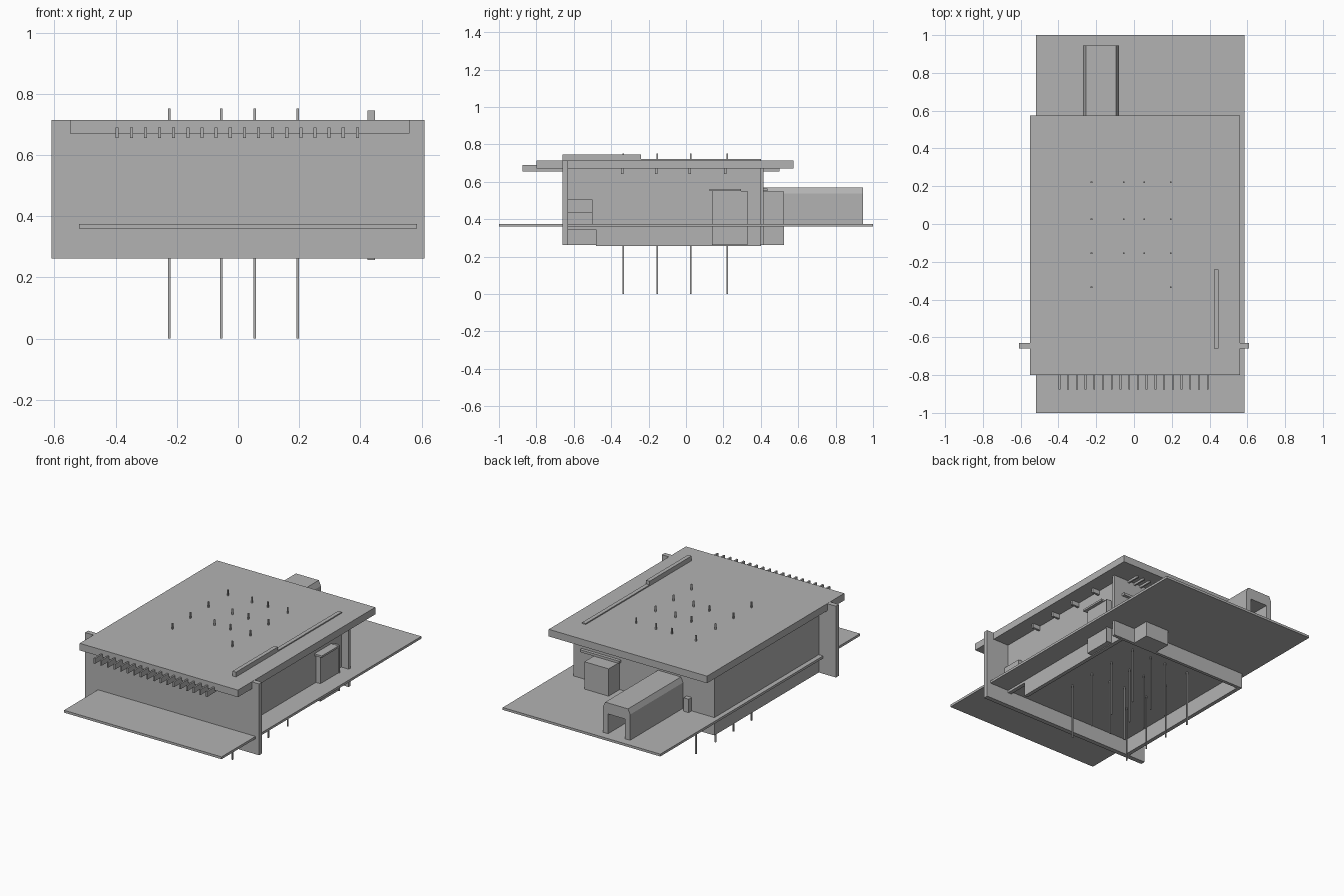
import bpy
import bmesh

if "Cube" in bpy.data.objects:
    bpy.data.objects.remove(bpy.data.objects["Cube"], do_unlink=True)

grey = bpy.data.materials.new("plain grey")
grey.use_nodes = True
grey.diffuse_color = (0.45, 0.45, 0.45, 1)
grey.node_tree.nodes["Principled BSDF"].inputs["Base Color"].default_value = (0.45, 0.45, 0.45, 1)


def finish(name, bm):
    bmesh.ops.recalc_face_normals(bm, faces=bm.faces)
    mesh = bpy.data.meshes.new(name)
    bm.to_mesh(mesh)
    bm.free()
    mesh.materials.append(grey)
    obj = bpy.data.objects.new(name, mesh)
    bpy.context.collection.objects.link(obj)
    return obj


def box(name, x, y, z):
    """Box from three (low, high) ranges."""
    bm = bmesh.new()
    bmesh.ops.create_cube(bm, size=1)
    for v in bm.verts:
        for i, (low, high) in enumerate((x, y, z)):
            v.co[i] = high if v.co[i] > 0 else low
    return finish(name, bm)


def extrude(name, points, axis, low, high):
    """Extrude a 2D profile along x (points are y, z) or y (points are x, z)."""
    bm = bmesh.new()
    verts = [bm.verts.new((low, a, b) if axis == 0 else (a, low, b)) for a, b in points]
    face = bm.faces.new(verts)
    moved = bmesh.ops.extrude_face_region(bm, geom=[face])["geom"]
    for v in moved:
        if isinstance(v, bmesh.types.BMVert):
            v.co[axis] = high
    return finish(name, bm)


# Floor and roof
box("floor_slab", (-0.52, 0.585), (-1, 1), (0.36, 0.375))
box("roof_slab", (-0.55, 0.56), (-0.8, 0.575), (0.67, 0.715))

# Main walls
box("front_wall", (-0.61, 0.61), (-0.66, -0.63), (0.262, 0.714))
box("back_wall", (-0.49, 0.5), (0.395, 0.415), (0.262, 0.67))
box("right_wall", (-0.49, -0.465), (-0.63, 0.395), (0.262, 0.67))
extrude("left_wall", [(-0.66, 0.52), (-0.66, 0.745), (-0.24, 0.745), (-0.24, 0.722),
                      (0.4, 0.722), (0.4, 0.257), (-0.48, 0.257), (-0.48, 0.345),
                      (-0.63, 0.345), (-0.63, 0.52)], 0, 0.423, 0.448)

# Steps against the left wall
box("lower_step", (0.448, 0.5), (-0.63, -0.5), (0.375, 0.435))
box("upper_step", (0.448, 0.475), (-0.63, -0.5), (0.435, 0.505))

# Left bay with canopy
box("left_bay", (0.448, 0.48), (0.14, 0.32), (0.262, 0.55))
box("left_bay_canopy", (0.448, 0.5), (0.125, 0.295), (0.55, 0.562))
box("left_bay_fin", (0.448, 0.487), (0.32, 0.328), (0.262, 0.55))

# Back bay with canopy
box("back_bay", (0.175, 0.345), (0.415, 0.525), (0.262, 0.548))
box("back_bay_canopy", (0.165, 0.44), (0.415, 0.435), (0.55, 0.565))

# Entrance tunnel with chamfered top
extrude("tunnel", [(-0.27, 0.37), (-0.27, 0.538), (-0.255, 0.57), (-0.095, 0.57),
                   (-0.08, 0.538), (-0.08, 0.37), (-0.115, 0.37), (-0.115, 0.5),
                   (-0.235, 0.5), (-0.235, 0.37)], 1, 0.415, 0.945)
box("wall_box", (-0.33, -0.295), (0.415, 0.445), (0.375, 0.46))

# Rafters and joists under the roof
for i in range(18):
    x = -0.395 + i * 0.0462
    box("rafter", (x - 0.005, x + 0.005), (-0.875, 0.5), (0.656, 0.69))
for y in (-0.34, -0.16, 0.02, 0.21):
    box("joist", (-0.465, 0.5), (y - 0.007, y + 0.007), (0.642, 0.672))

# Slender columns, the front row having only its outer pair
for y in (-0.335, -0.155, 0.025, 0.22):
    for x in (-0.225, -0.055, 0.055, 0.195):
        if y > -0.3 or abs(x) > 0.1:
            box("column", (x - 0.004, x + 0.004), (y - 0.004, y + 0.004), (0, 0.752))
